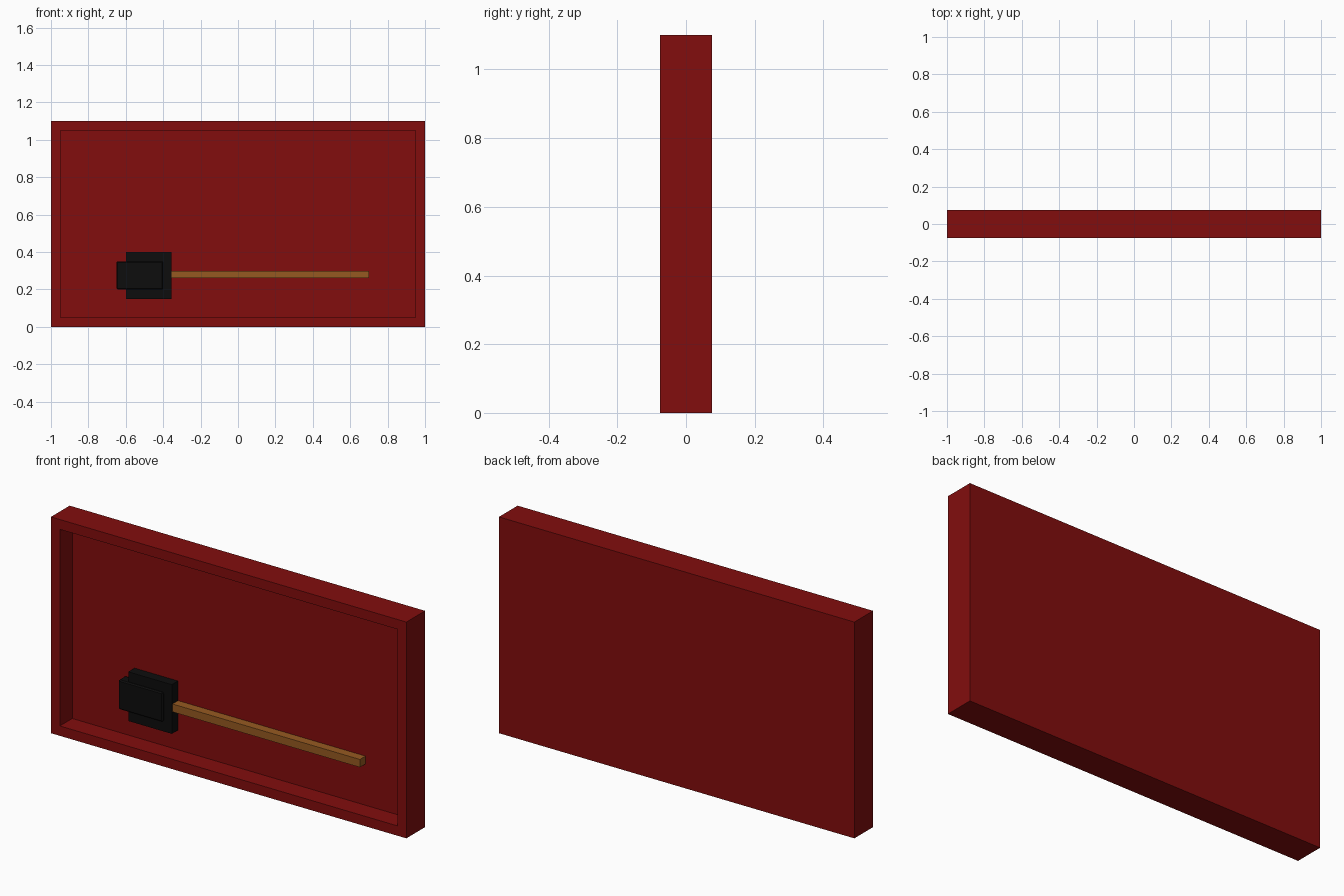
import bpy, bmesh
from mathutils import Vector

if "Cube" in bpy.data.objects:
    bpy.data.objects.remove(bpy.data.objects["Cube"])


def material(name, rgb):
    m = bpy.data.materials.new(name)
    m.diffuse_color = (*rgb, 1)
    m.use_nodes = True
    m.node_tree.nodes["Principled BSDF"].inputs["Base Color"].default_value = m.diffuse_color
    return m


red = material("dark_red", (0.223, 0.004, 0.004))
black = material("black", (0.004, 0.004, 0.004))
wood = material("wood", (0.305, 0.102, 0.015))


def finish(bm, name, mat):
    me = bpy.data.meshes.new(name)
    bm.to_mesh(me)
    bm.free()
    me.materials.append(mat)
    ob = bpy.data.objects.new(name, me)
    bpy.context.collection.objects.link(ob)
    return ob


def box_mesh(lo, hi):
    bm = bmesh.new()
    bmesh.ops.create_cube(bm, size=1)
    lo, hi = Vector(lo), Vector(hi)
    for v in bm.verts:
        v.co = (lo + hi) / 2 + v.co * (hi - lo)
    return bm


# Display case: a box with its front face inset and pushed back
bm = box_mesh((-1, -0.075, 0), (1, 0.075, 1.1))
bm.normal_update()
front = min(bm.faces, key=lambda f: f.calc_center_median().y)
bmesh.ops.inset_region(bm, faces=[front], thickness=0.05, use_even_offset=True)
bottom = bmesh.ops.extrude_discrete_faces(bm, faces=[front])["faces"][0]
for v in bottom.verts:
    v.co.y = 0.025
finish(bm, "display_case", red)

# Wooden handle
finish(box_mesh((-0.40, -0.02, 0.26), (0.70, 0.025, 0.30)), "handle", wood)

# Tool head: main block and slightly proud, chamfered striking block
finish(box_mesh((-0.60, -0.025, 0.15), (-0.355, 0.025, 0.40)), "head_block", black)
bm = box_mesh((-0.65, -0.035, 0.20), (-0.40, 0.022, 0.35))
bmesh.ops.bevel(bm, geom=bm.edges[:], offset=0.006, segments=1, affect='EDGES')
finish(bm, "striking_block", black)
